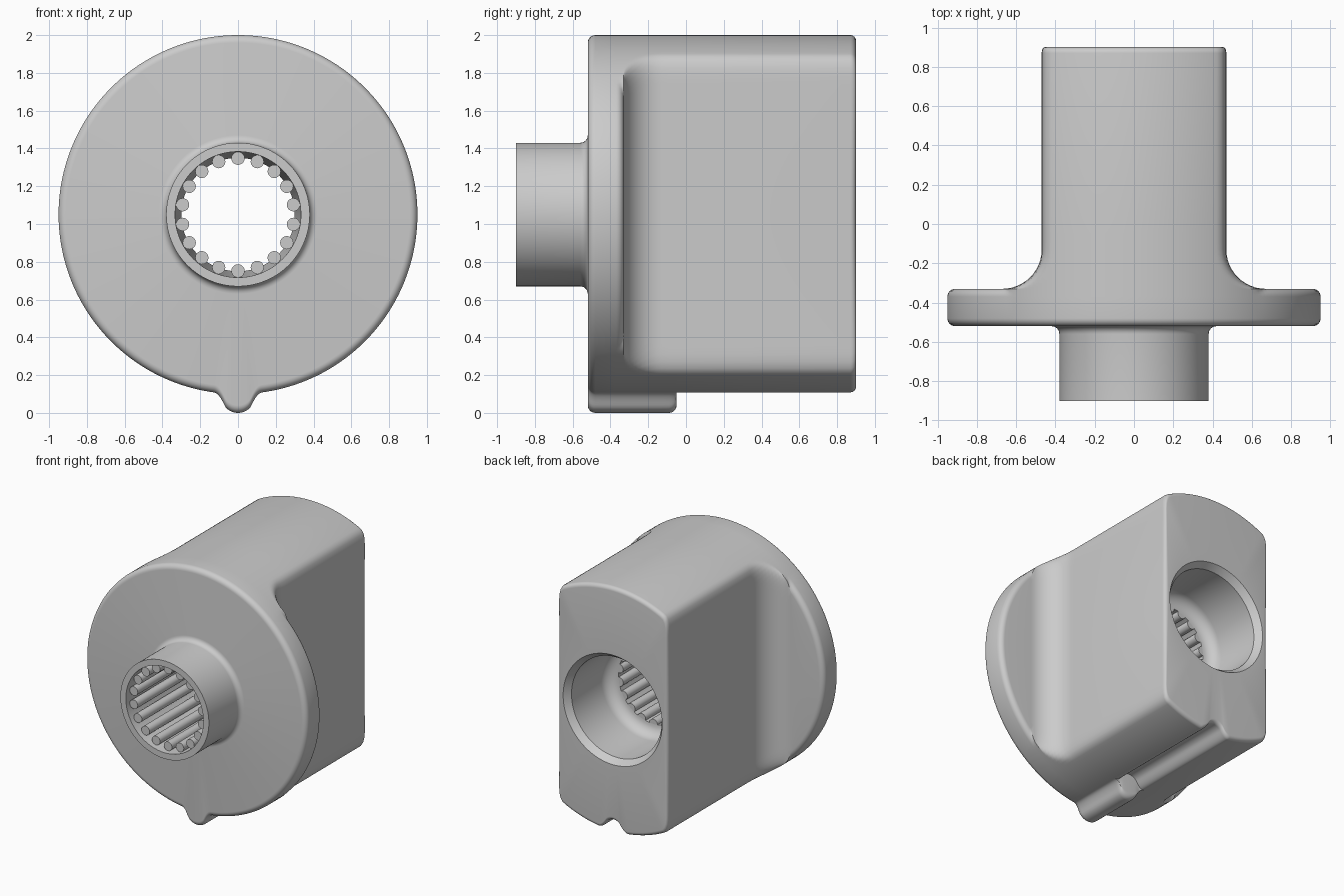
import bpy
import bmesh
from math import sin, cos, pi, sqrt, radians
from mathutils import Matrix, Vector

cube = bpy.data.objects.get("Cube")
if cube:
    bpy.data.objects.remove(cube, do_unlink=True)

AXIS_Z = 1.05      # height of the knob axis
R = 0.95           # flange radius
HALF = 0.47        # half width of the grip
FOOT = 0.67        # half width where the grip fillet meets the flange
ROUND = 0.04
EDGE = 0.03

grey = bpy.data.materials.new("plain grey")
grey.use_nodes = True
grey.diffuse_color = (0.6, 0.6, 0.6, 1)
grey.node_tree.nodes["Principled BSDF"].inputs["Base Color"].default_value = (0.6, 0.6, 0.6, 1)


def quarter(n):
    return [pi / 2 * i / n for i in range(n + 1)]


# Angles around the axis, denser at the bottom pointer
SPAN, FINE, COARSE = 0.16, 40, 220
angles = [-pi / 2 - SPAN + 2 * SPAN * i / FINE for i in range(FINE)]
angles += [-pi / 2 + SPAN + (2 * pi - 2 * SPAN) * i / COARSE for i in range(COARSE)]


def pointer_height(a):
    s = abs(a + pi / 2) * R
    if s < 0.065:
        return 0.02 + sqrt(0.08 ** 2 - s * s)
    return 0.0666 * (max(0.13 - s, 0) / 0.065) ** 2


def radius(a, width, inset, disc, pointer):
    """Circle cut by two flats with softened corners, joined with the flange."""
    flat = width / max(abs(cos(a)), 1e-6)
    k = 0.08
    h = max(k - abs(R - flat), 0) / k
    body = min(R, flat) - h * h * k / 4 - inset
    return max(body, disc) + pointer * pointer_height(a)


rings = []


def section(y, width, inset=0.0, disc=0.0, pointer=1.0):
    rings.append((y, [radius(a, width, inset, disc, pointer) for a in angles]))


def circle(y, r):
    rings.append((y, [r] * len(angles)))


# Flange with rounded front and back rims
for t in quarter(6):
    o = ROUND * (1 - sin(t))
    section(-0.52 + ROUND * (1 - cos(t)), FOOT, o, R - o)
for t in quarter(6):
    section(-0.33 - ROUND * (1 - sin(t)), FOOT, 0, R - ROUND * (1 - cos(t)))

# Fillet into the flat grip
for t in quarter(12):
    section(-0.13 - 0.2 * cos(t), FOOT - 0.2 * sin(t))

# Rounded pointer end, then the groove along the underside
for t in quarter(5):
    section(-0.09 + ROUND * sin(t), HALF, pointer=1 - 0.4 * (1 - cos(t)))
section(-0.05, HALF, pointer=-0.9)

# Rounded rear edge
for t in quarter(6):
    section(0.9 - EDGE * (1 - sin(t)), HALF, EDGE * (1 - cos(t)), pointer=-0.9)

# Chamfered rear counterbore with rounded floor
circle(0.9, 0.425)
circle(0.85, 0.388)
for t in quarter(8):
    circle(0.49 - 0.09 * sin(t), 0.30 + 0.088 * cos(t))

# Tapered bore, stem and stem fillet
circle(-0.9, 0.333)
circle(-0.9, 0.38)
for t in reversed(quarter(6)):
    circle(-0.56 + ROUND * cos(t), 0.42 - ROUND * sin(t))


def finish(bm, name):
    bmesh.ops.remove_doubles(bm, verts=bm.verts, dist=1e-5)
    bmesh.ops.recalc_face_normals(bm, faces=bm.faces)
    mesh = bpy.data.meshes.new(name)
    bm.to_mesh(mesh)
    bm.free()
    mesh.materials.append(grey)
    obj = bpy.data.objects.new(name, mesh)
    bpy.context.collection.objects.link(obj)
    bpy.ops.object.select_all(action='DESELECT')
    obj.select_set(True)
    bpy.context.view_layer.objects.active = obj
    bpy.ops.object.shade_smooth_by_angle(angle=radians(32))
    return obj


# Knob body: loft all rings into one closed skin
bm = bmesh.new()
grid = [[bm.verts.new((r * cos(a), y, AXIS_Z + r * sin(a))) for a, r in zip(angles, radii)]
        for y, radii in rings]
n = len(angles)
for i, ring in enumerate(grid):
    following = grid[(i + 1) % len(grid)]
    for j in range(n):
        k = (j + 1) % n
        bm.faces.new((ring[j], ring[k], following[k], following[j]))
finish(bm, "knob_body")

# Spline teeth lining the bore
bm = bmesh.new()
TEETH, START, END = 18, -0.86, 0.4
for i in range(TEETH):
    a = pi / 2 + 2 * pi * i / TEETH
    place = Vector((0.298 * cos(a), (START + END) / 2, AXIS_Z + 0.298 * sin(a)))
    bmesh.ops.create_cone(bm, cap_ends=True, segments=20, radius1=0.035, radius2=0.035,
                          depth=END - START,
                          matrix=Matrix.Translation(place) @ Matrix.Rotation(pi / 2, 4, 'X'))
finish(bm, "bore_spline_teeth")
